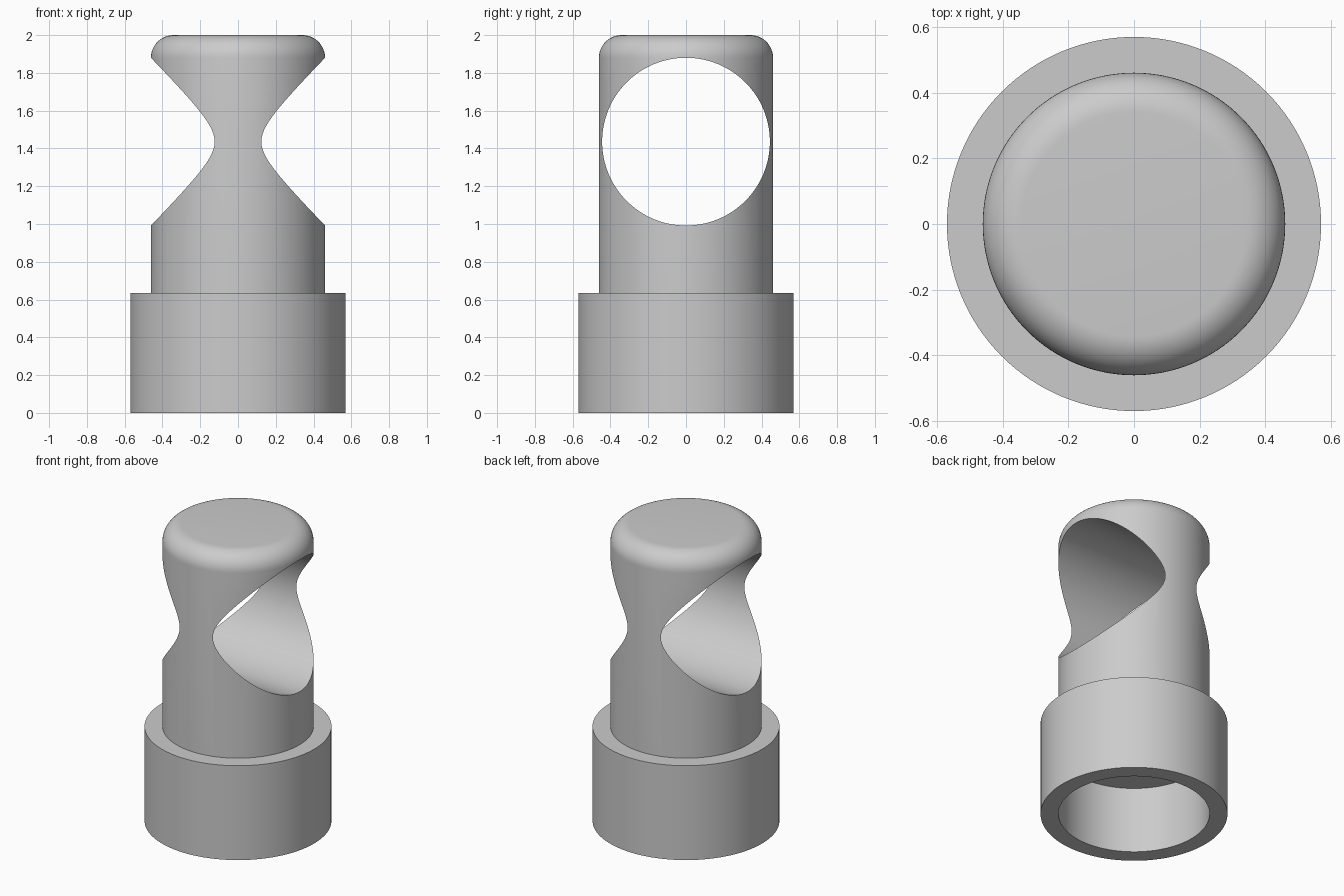
import bpy, bmesh, math

SEGMENTS = 128
POST_R, COLLAR_R = 0.461, 0.57
POST_BOTTOM, COLLAR_TOP, TOP = 0.446, 0.635, 2.0
FILLET = 0.12
HOLE_R, HOLE_Z = 0.444, 1.436

default = bpy.data.objects.get("Cube")
if default:
    bpy.data.objects.remove(default, do_unlink=True)

# One grey material
grey = bpy.data.materials.new("light_grey")
grey.use_nodes = True
colour = (0.6, 0.6, 0.6, 1)
grey.diffuse_color = colour
grey.node_tree.nodes["Principled BSDF"].inputs["Base Color"].default_value = colour


def lathe(name, profile, closed=False):
    """Spin a (radius, height) profile around z."""
    bm = bmesh.new()
    verts = [bm.verts.new((r, 0, z)) for r, z in profile]
    edges = [bm.edges.new(pair) for pair in zip(verts, verts[1:])]
    if closed:
        edges.append(bm.edges.new((verts[-1], verts[0])))
    bmesh.ops.spin(bm, geom=verts + edges, cent=(0, 0, 0), axis=(0, 0, 1),
                   angle=math.tau, steps=SEGMENTS)
    bmesh.ops.remove_doubles(bm, verts=bm.verts, dist=1e-4)
    bmesh.ops.recalc_face_normals(bm, faces=bm.faces)
    mesh = bpy.data.meshes.new(name)
    bm.to_mesh(mesh)
    bm.free()
    mesh.materials.append(grey)
    obj = bpy.data.objects.new(name, mesh)
    bpy.context.collection.objects.link(obj)
    return obj


def activate(obj):
    bpy.ops.object.select_all(action='DESELECT')
    obj.select_set(True)
    bpy.context.view_layer.objects.active = obj


# Socket collar: an open tube at the foot
collar = lathe("collar", [(POST_R, 0), (COLLAR_R, 0), (COLLAR_R, COLLAR_TOP),
                          (POST_R, COLLAR_TOP)], closed=True)

# Post: solid cylinder with a rounded top edge
steps = 12
arc = [(POST_R - FILLET + FILLET * math.cos(a), TOP - FILLET + FILLET * math.sin(a))
       for a in (math.pi / 2 * i / steps for i in range(steps + 1))]
post = lathe("post", [(0, POST_BOTTOM), (POST_R, POST_BOTTOM)] + arc + [(0, TOP)])

# Large round hole running through the post from side to side
bpy.ops.mesh.primitive_cylinder_add(vertices=SEGMENTS, radius=HOLE_R, depth=2,
                                    location=(0, 0, HOLE_Z),
                                    rotation=(0, math.pi / 2, 0))
cutter = bpy.context.object
cutter.name = "hole_cutter"
cutter.hide_render = True
cutter.data.materials.append(grey)

activate(post)
cut = post.modifiers.new("side_hole", 'BOOLEAN')
cut.operation = 'DIFFERENCE'
cut.solver = 'EXACT'
cut.object = cutter
bpy.ops.object.modifier_apply(modifier=cut.name)
bpy.data.objects.remove(cutter, do_unlink=True)

# Smooth curved walls, crisp rims
for part in (collar, post):
    activate(part)
    bpy.ops.object.shade_smooth_by_angle(angle=math.radians(30))
